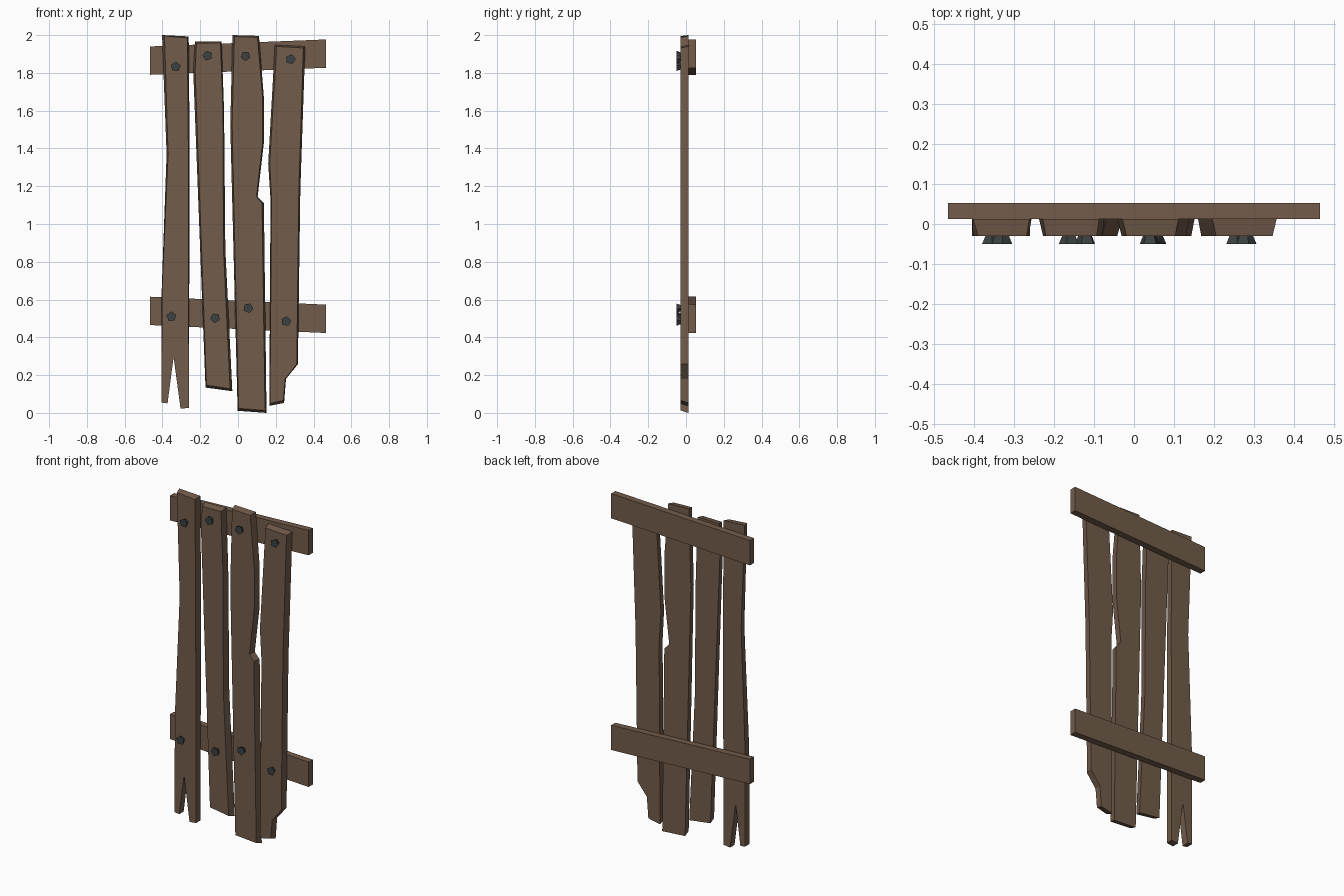
import bpy, math


def material(name, rgb):
    m = bpy.data.materials.new(name)
    m.diffuse_color = (*rgb, 1)
    return m


WOOD = material("weathered_wood", (0.17, 0.107, 0.069))
IRON = material("dark_iron", (0.045, 0.052, 0.052))


def loft(name, front, back, y0, y1, mat):
    """Solid between a front outline (x, z) at y0 and a back outline at y1.
    Outlines run counter-clockwise seen from the front."""
    n = len(front)
    verts = [(x, y0, z) for x, z in front] + [(x, y1, z) for x, z in back]
    faces = [list(range(n)), list(range(2 * n - 1, n - 1, -1))]
    for i in range(n):
        j = (i + 1) % n
        faces.append([j, i, n + i, n + j])
    me = bpy.data.meshes.new(name)
    me.from_pydata(verts, [], faces)
    me.materials.append(mat)
    ob = bpy.data.objects.new(name, me)
    bpy.context.collection.objects.link(ob)
    return ob


# Planks: front outline as (x, z, sideways flare of the back edge),
# down the left side, along the bottom and up the right side
planks = [
    [(-.389, 1.995, -.013), (-.37, 1.37, -.008), (-.402, .65, -.002), (-.405, .055, 0),
     (-.373, .05, 0), (-.341, .295, 0), (-.304, .022, 0),
     (-.26, .027, 0), (-.263, 1.4, .007), (-.268, 1.985, .007)],
    [(-.22, 1.957, -.008), (-.227, 1.81, -.01), (-.167, .147, -.005),
     (-.042, .128, .012), (-.077, .865, .01), (-.08, 1.61, .006), (-.093, 1.959, .006)],
    [(-.019, 1.992, -.01), (-.031, 1.525, -.01), (.003, .024, -.005),
     (.143, .013, .008), (.127, 1.11, .01), (.098, 1.145, .006), (.13, 1.43, .007),
     (.13, 1.67, .007), (.103, 1.988, .008)],
    [(.205, 1.94, -.01), (.168, 1.32, -.008), (.178, 1.13, -.006), (.169, .05, -.003),
     (.24, .066, .004), (.25, .18, .004), (.311, .258, .006), (.322, 1.18, .008),
     (.346, 1.932, .01)],
]
for k, pts in enumerate(planks):
    front = [(x, z) for x, z, d in pts]
    back = []
    for x, z, d in pts:
        dz = .008 if z > 1.9 else (-.013 if z < .16 and k else 0)
        back.append((x + d, min(2.0, max(0.0, z + dz))))
    loft(f"plank_{k + 1}", front, back, -.03, .012, WOOD)

# Two tilted cross rails behind the planks
for name, zl, zr in (("upper_rail", 1.865, 1.902), ("lower_rail", .54, .498)):
    h = .075
    out = [(-.465, zl + h), (-.465, zl - h), (.465, zr - h), (.465, zr + h)]
    loft(name, out, out, .012, .052, WOOD)

# Five-sided bolt heads, wider at the front
bolts = [(-.33, 1.833), (-.161, 1.891), (.04, 1.889), (.279, 1.872),
         (-.353, .51), (-.121, .502), (.054, .555), (.255, .485)]
for i, (bx, bz) in enumerate(bolts):
    turn = .25 + i * .35

    def ring(r):
        return [(bx + r * math.cos(turn + a * math.tau / 5),
                 bz + r * math.sin(turn + a * math.tau / 5)) for a in range(5)]

    # ring order is counter-clockwise seen from -y
    loft(f"bolt_{i + 1}", ring(.027), ring(.018), -.05, -.029, IRON)
